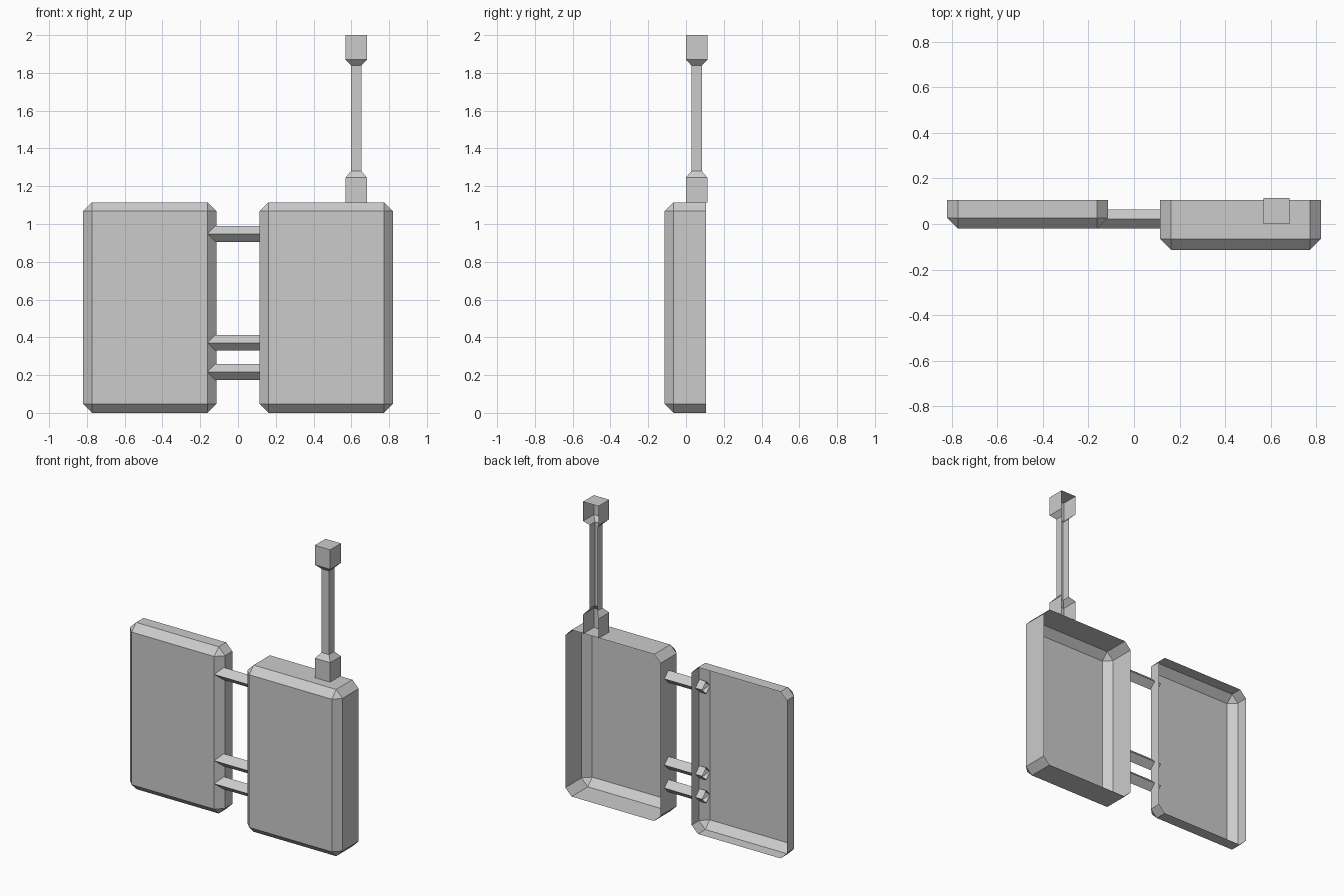
import bpy

if "Cube" in bpy.data.objects:
    bpy.data.objects.remove(bpy.data.objects["Cube"])


def make_object(name, verts, faces):
    mesh = bpy.data.meshes.new(name)
    mesh.from_pydata(verts, [], faces)
    mesh.update()
    obj = bpy.data.objects.new(name, mesh)
    bpy.context.collection.objects.link(obj)
    return obj


def open_shell(name, x0, x1, y_front, y_back, z0, z1, c):
    """Chamfered box with its back left open."""
    def octagon(y):
        return [(x0, y, z0 + c), (x0 + c, y, z0), (x1 - c, y, z0), (x1, y, z0 + c),
                (x1, y, z1 - c), (x1 - c, y, z1), (x0 + c, y, z1), (x0, y, z1 - c)]
    front = [(x, y_front, z) for x, z in ((x0 + c, z0 + c), (x1 - c, z0 + c),
                                          (x1 - c, z1 - c), (x0 + c, z1 - c))]
    verts = octagon(y_back) + octagon(y_front + c) + front
    faces = [(8 + i, 8 + (i + 1) % 8, (i + 1) % 8, i) for i in range(8)]
    faces.append((16, 17, 18, 19))
    for k in range(4):
        a, b, nxt = 8 + 2 * k, 9 + 2 * k, 8 + (2 * k + 2) % 8
        faces.append((a, b, 16 + k)[::-1])                     # corner triangle
        faces.append((b, nxt, 16 + (k + 1) % 4, 16 + k))       # front chamfer
    return make_object(name, verts, faces)


def diamond_rod(name, x0, x1, y, z, r):
    """Open-ended connecting rod with a diamond section."""
    ring = [(0, -r), (-r, 0), (0, r), (r, 0)]
    verts = [(x, y + dy, z + dz) for x in (x0, x1) for dy, dz in ring]
    faces = [(i, (i + 1) % 4, 4 + (i + 1) % 4, 4 + i) for i in range(4)]
    return make_object(name, verts, faces)


# Two open-backed casings
open_shell("left_case", -0.82, -0.115, -0.02, 0.105, 0, 1.115, 0.047)
open_shell("right_case", 0.115, 0.82, -0.113, 0.105, 0, 1.115, 0.047)

# Rods joining the casings
for n, z in enumerate((0.217, 0.371, 0.948)):
    diamond_rod(f"link_rod_{n + 1}", -0.165, 0.115, 0.022, z, 0.042)

# Antenna: square profile, open at the back, closed on top
profile = [(0.057, 1.115), (0.057, 1.245), (0.028, 1.28),
           (0.028, 1.84), (0.057, 1.87), (0.057, 2.0)]
cx, cy = 0.626, 0.056
verts = [(cx + sx * r, cy + sy * r, z) for r, z in profile
         for sx, sy in ((-1, 1), (-1, -1), (1, -1), (1, 1))]
faces = [(4 * j + i, 4 * j + i + 1, 4 * j + i + 5, 4 * j + i + 4)
         for j in range(len(profile) - 1) for i in range(3)]
faces.append((20, 21, 22, 23))
make_object("antenna", verts, faces)
